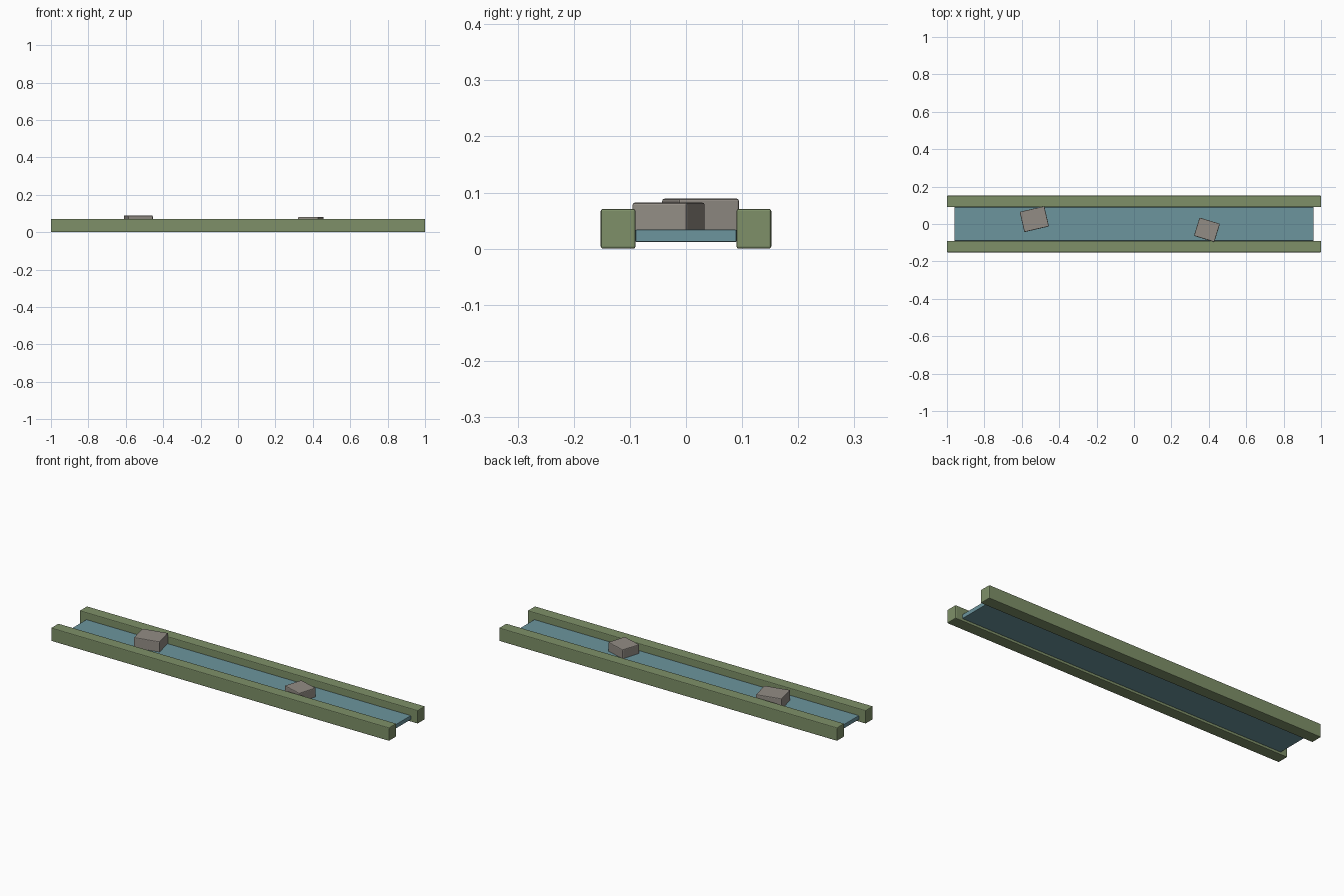
import bpy
import math

if "Cube" in bpy.data.objects:
    bpy.data.objects.remove(bpy.data.objects["Cube"])


def material(name, rgb):
    m = bpy.data.materials.new(name)
    m.diffuse_color = (*rgb, 1)
    m.use_nodes = True
    m.node_tree.nodes["Principled BSDF"].inputs["Base Color"].default_value = m.diffuse_color
    return m


GREEN = material("moss_green", (0.21, 0.28, 0.14))
BLUE = material("water_blue", (0.15, 0.30, 0.34))
GREY = material("stone_grey", (0.29, 0.265, 0.235))


def block(name, center, size, mat, bevel, turn=0):
    """Box with small bevelled edges."""
    bpy.ops.mesh.primitive_cube_add(size=1, location=center)
    ob = bpy.context.object
    ob.name = name
    ob.scale = size
    bpy.ops.object.transform_apply(location=False, rotation=False, scale=True)
    ob.rotation_euler.z = math.radians(turn)
    ob.data.materials.append(mat)
    mod = ob.modifiers.new("soft_edges", 'BEVEL')
    mod.width = bevel
    mod.segments = 2
    return ob


# Banks along both sides
for side, name in ((-1, "front_bank"), (1, "back_bank")):
    block(name, (0, side * 0.121, 0.0355), (2, 0.062, 0.071), GREEN, 0.004)

# Water strip between the banks
block("water", (0, 0, 0.023), (1.92, 0.18, 0.022), BLUE, 0.002)

# Stones standing in the water
block("large_stone", (-0.533, 0.026, 0.058), (0.135, 0.111, 0.062), GREY, 0.004, 13)
block("small_stone", (0.39, -0.031, 0.055), (0.114, 0.102, 0.054), GREY, 0.004, -17)
